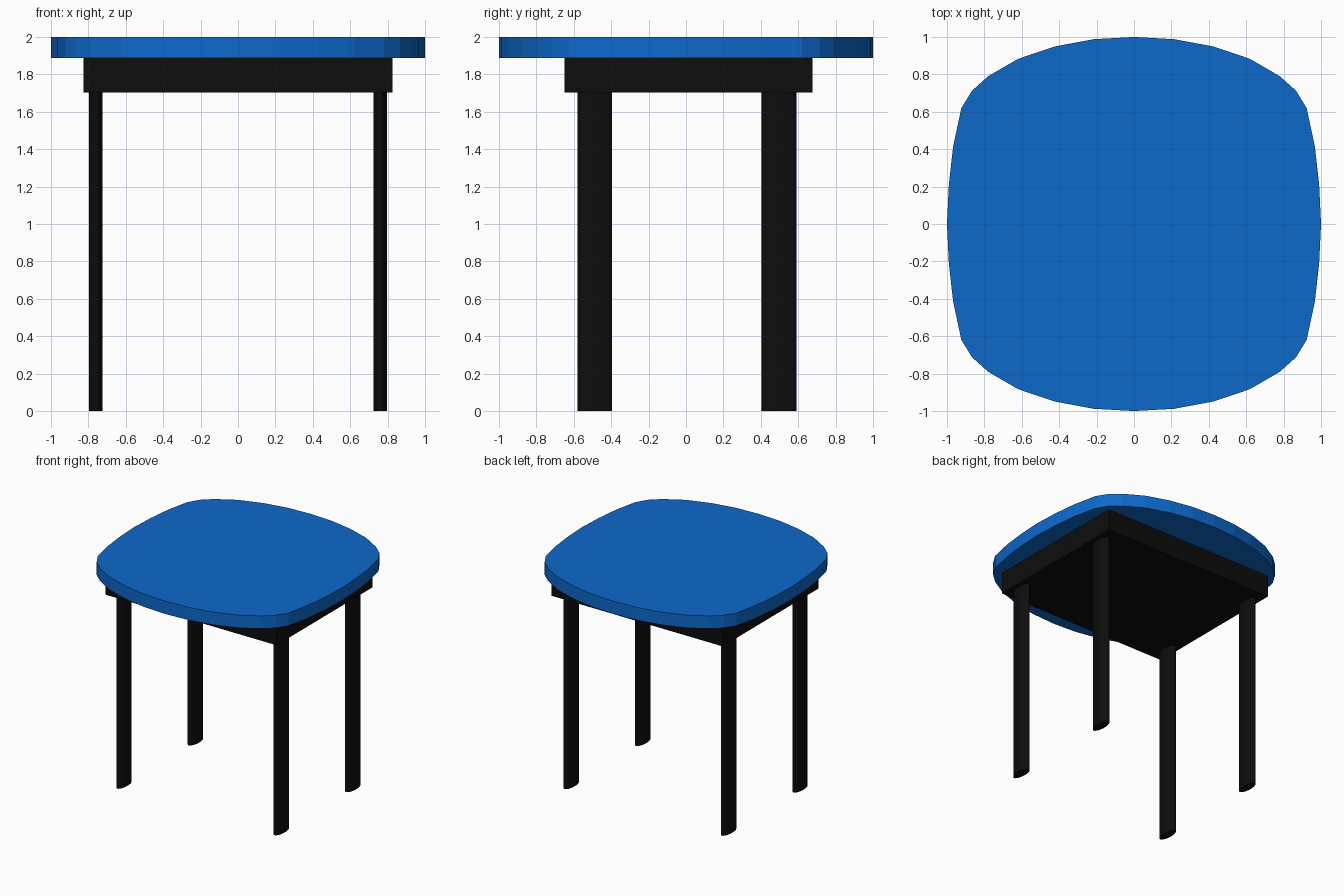
import bpy, bmesh, math

if "Cube" in bpy.data.objects:
    bpy.data.objects.remove(bpy.data.objects["Cube"])


def material(name, rgb):
    mat = bpy.data.materials.new(name)
    mat.diffuse_color = (*rgb, 1.0)
    mat.use_nodes = True
    mat.node_tree.nodes["Principled BSDF"].inputs["Base Color"].default_value = mat.diffuse_color
    return mat


BLUE = material("blue_top", (0.004, 0.14, 0.60))
BLACK = material("black_frame", (0.004, 0.004, 0.004))


def extrude_outline(name, outline, z0, z1, mat):
    """Closed prism from a counter-clockwise outline."""
    bm = bmesh.new()
    base = bm.faces.new([bm.verts.new((x, y, z0)) for x, y in outline])
    top = bmesh.ops.extrude_face_region(bm, geom=[base], use_keep_orig=True)
    verts = [g for g in top["geom"] if isinstance(g, bmesh.types.BMVert)]
    bmesh.ops.translate(bm, verts=verts, vec=(0, 0, z1 - z0))
    bmesh.ops.recalc_face_normals(bm, faces=bm.faces)
    mesh = bpy.data.meshes.new(name)
    bm.to_mesh(mesh)
    bm.free()
    mesh.materials.append(mat)
    obj = bpy.data.objects.new(name, mesh)
    bpy.context.collection.objects.link(obj)
    return obj


# Seat: rounded-square slab, one quarter of the outline mirrored twice
quarter = [(1.0, 0.0), (0.99, 0.21), (0.967, 0.415), (0.923, 0.62),
           (0.866, 0.713), (0.78, 0.79), (0.62, 0.883), (0.425, 0.949),
           (0.215, 0.988), (0.0, 1.0)]
half = quarter + [(-x, y) for x, y in reversed(quarter[:-1])]
outline = half + [(x, -y) for x, y in reversed(half[1:-1])]
extrude_outline("seat", outline, 1.888, 2.0, BLUE)

# Apron: solid block under the seat
extrude_outline("apron", [(-0.827, -0.65), (0.827, -0.65), (0.827, 0.676), (-0.827, 0.676)],
                1.703, 1.888, BLACK)

# Legs: thin elliptical posts at the four corners
for side, cx in (("left", -0.76), ("right", 0.76)):
    for end, cy in (("front", -0.488), ("back", 0.498)):
        ellipse = [(cx + 0.036 * math.cos(a), cy + 0.093 * math.sin(a))
                   for a in (math.tau * i / 24 for i in range(24))]
        leg = extrude_outline(f"{end}_{side}_leg", ellipse, 0.0, 1.703, BLACK)
        bpy.context.view_layer.objects.active = leg
        leg.select_set(True)
        bpy.ops.object.shade_smooth_by_angle(angle=math.radians(40))
        leg.select_set(False)
